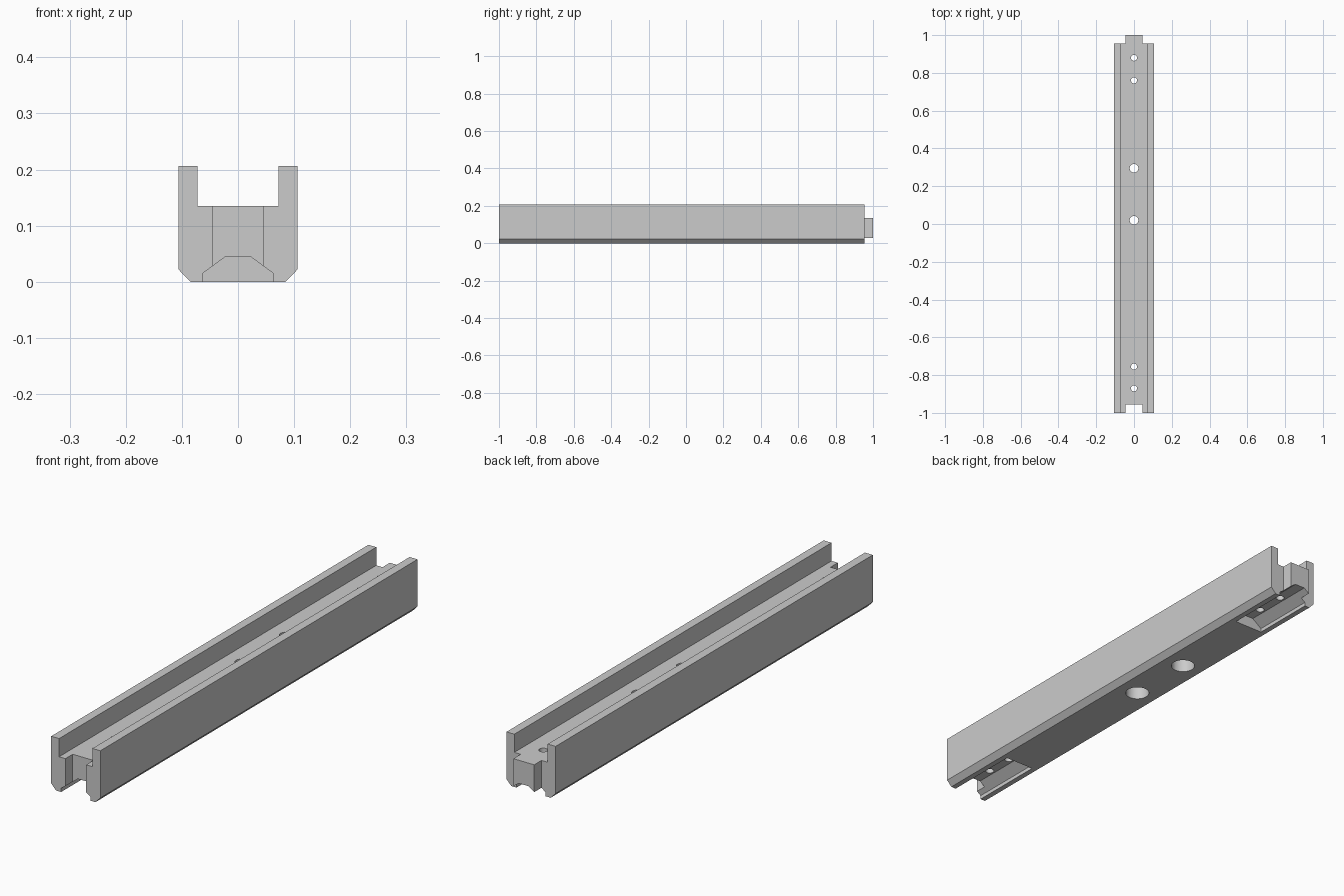
import bpy, bmesh, math

if "Cube" in bpy.data.objects:
    bpy.data.objects.remove(bpy.data.objects["Cube"], do_unlink=True)

grey = bpy.data.materials.new("light_grey")
grey.use_nodes = True
colour = (0.6, 0.6, 0.6, 1)
grey.diffuse_color = colour
grey.node_tree.nodes["Principled BSDF"].inputs["Base Color"].default_value = colour


def finish(name, bm):
    bmesh.ops.recalc_face_normals(bm, faces=bm.faces)
    mesh = bpy.data.meshes.new(name)
    bm.to_mesh(mesh)
    bm.free()
    mesh.materials.append(grey)
    obj = bpy.data.objects.new(name, mesh)
    bpy.context.collection.objects.link(obj)
    return obj


def extrusion(name, half, y0, y1):
    """Mirror a half profile of (x, z) points and extrude it along y."""
    profile = half + [(-x, z) for x, z in reversed(half)]
    bm = bmesh.new()
    face = bm.faces.new([bm.verts.new((x, y0, z)) for x, z in profile])
    new = bmesh.ops.extrude_face_region(bm, geom=[face])["geom"]
    moved = [v for v in new if isinstance(v, bmesh.types.BMVert)]
    bmesh.ops.translate(bm, verts=moved, vec=(0, y1 - y0, 0))
    return finish(name, bm)


def cylinder(name, radius, y, z0, z1):
    bm = bmesh.new()
    bmesh.ops.create_cone(bm, cap_ends=True, segments=32, radius1=radius,
                          radius2=radius, depth=z1 - z0)
    bmesh.ops.translate(bm, verts=bm.verts, vec=(0, y, (z0 + z1) / 2))
    return finish(name, bm)


def boolean(target, tool, operation):
    mod = target.modifiers.new(tool.name, "BOOLEAN")
    mod.operation = operation
    mod.solver = "EXACT"
    mod.object = tool
    bpy.context.view_layer.objects.active = target
    bpy.ops.object.modifier_apply(modifier=mod.name)
    bpy.data.objects.remove(tool, do_unlink=True)


# Channel-shaped rail with chamfered lower edges
SHOULDER = 0.955
rail = extrusion("channel_rail", [(0.085, 0), (0.106, 0.022), (0.106, 0.206),
                                  (0.072, 0.206), (0.072, 0.135)], -1, SHOULDER)

# Tongue at the back, matching socket at the front
boolean(rail, extrusion("tongue", [(0.045, 0), (0.045, 0.135)], 0.9, 1), "UNION")
boolean(rail, extrusion("socket", [(0.045, -0.1), (0.045, 0.3)], -1.1, -SHOULDER), "DIFFERENCE")

# Tapered pockets under both ends
pocket = [(0.063, -0.1), (0.063, 0.015), (0.022, 0.045)]
for side in (-1, 1):
    boolean(rail, extrusion("pocket", pocket, side * 0.69, side * 1.1), "DIFFERENCE")

# Small screw holes and large counterbored holes
for y in (-0.87, -0.755, 0.76, 0.88):
    boolean(rail, cylinder("screw_hole", 0.016, y, -0.1, 0.3), "DIFFERENCE")
for y in (0.02, 0.295):
    boolean(rail, cylinder("bolt_hole", 0.023, y, -0.1, 0.3), "DIFFERENCE")
    boolean(rail, cylinder("counterbore", 0.045, y, -0.1, 0.08), "DIFFERENCE")

# Smooth hole walls, crisp edges elsewhere
bpy.ops.object.select_all(action="DESELECT")
rail.select_set(True)
bpy.context.view_layer.objects.active = rail
bpy.ops.object.shade_smooth_by_angle(angle=math.radians(30))
